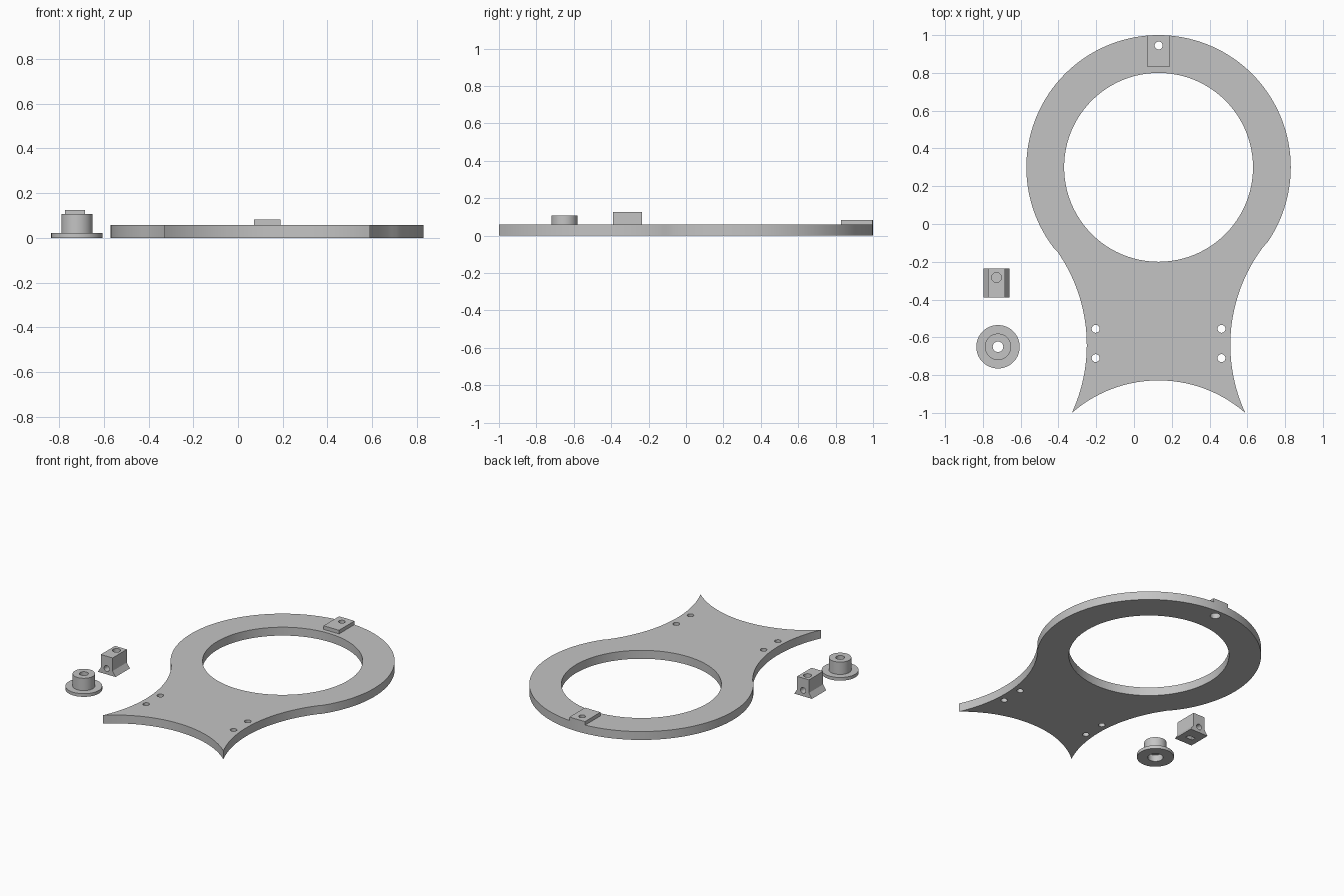
import bpy, bmesh, math
from mathutils import Matrix

if "Cube" in bpy.data.objects:
    bpy.data.objects.remove(bpy.data.objects["Cube"])

grey = bpy.data.materials.new("plain grey")
grey.diffuse_color = (0.55, 0.55, 0.55, 1)
grey.use_nodes = True
grey.node_tree.nodes["Principled BSDF"].inputs["Base Color"].default_value = grey.diffuse_color


def arc(cx, cy, r, a0, a1, n):
    """Points on an arc, angles in radians, both ends included."""
    return [(cx + r * math.cos(a0 + (a1 - a0) * i / n),
             cy + r * math.sin(a0 + (a1 - a0) * i / n)) for i in range(n + 1)]


def circle(cx, cy, r, n=32):
    return arc(cx, cy, r, 0, math.tau, n)[:-1]


def rect(x0, x1, y0, y1):
    return [(x0, y0), (x1, y0), (x1, y1), (x0, y1)]


def prism(name, pts, z0, z1, matrix=None):
    """Extrude an outline from z0 to z1, optionally turned by a matrix."""
    bm = bmesh.new()
    face = bm.faces.new([bm.verts.new((x, y, z0)) for x, y in pts])
    top = bmesh.ops.extrude_face_region(bm, geom=[face])["geom"]
    bmesh.ops.translate(bm, vec=(0, 0, z1 - z0),
                        verts=[v for v in top if isinstance(v, bmesh.types.BMVert)])
    if matrix:
        bm.transform(matrix)
    bmesh.ops.recalc_face_normals(bm, faces=bm.faces)
    me = bpy.data.meshes.new(name)
    bm.to_mesh(me)
    bm.free()
    me.materials.append(grey)
    ob = bpy.data.objects.new(name, me)
    bpy.context.collection.objects.link(ob)
    return ob


def select(ob):
    bpy.ops.object.select_all(action='DESELECT')
    ob.select_set(True)
    bpy.context.view_layer.objects.active = ob


def combine(ob, others, operation='DIFFERENCE'):
    """Apply each helper to the part, then remove the helper."""
    select(ob)
    for other in others:
        mod = ob.modifiers.new("cut", 'BOOLEAN')
        mod.operation, mod.solver, mod.object = operation, 'EXACT', other
        bpy.ops.object.modifier_apply(modifier=mod.name)
        bpy.data.objects.remove(other)


def finish(ob):
    select(ob)
    bpy.ops.object.shade_smooth_by_angle(angle=math.radians(30))


# Plate outline: ring arc, concave side arcs and concave foot arc
CX, RY, T = 0.13, 0.30, 0.058
R, SR, SX, SY = 0.70, 0.86, 1.24, -0.64
tangent = math.atan2(RY - SY, SX)
tip = math.asin((SY + 1.0) / SR)
tip_x = SX - SR * math.cos(tip)
foot_r = (tip_x ** 2 + 0.172 ** 2) / (2 * 0.172)
foot = math.asin(tip_x / foot_r)
outline = arc(CX, RY, R, -tangent, math.pi + tangent, 96)
outline += arc(CX - SX, SY, SR, tangent, -tip, 28)
outline += arc(CX, -0.828 - foot_r, foot_r, math.pi / 2 + foot, math.pi / 2 - foot, 28)[1:-1]
outline += arc(CX + SX, SY, SR, math.pi + tip, math.pi - tangent, 28)
outline = [p for i, p in enumerate(outline) if math.dist(p, outline[i - 1]) > 0.008]
plate = prism("ring_plate", outline, 0, T)

# Ring opening, four bolt holes and the wider hole under the tab
holes = [prism("cutter", circle(CX, RY, 0.5, 96), -1, 1),
         prism("cutter", circle(CX, 0.945, 0.032), -1, 1)]
for sx in (-1, 1):
    for y in (-0.555, -0.71):
        holes.append(prism("cutter", circle(CX + sx * 0.333, y, 0.021), -1, 1))
combine(plate, holes)
finish(plate)

# Raised tab on the ring, its back following the rim
half = math.asin(0.059 / R)
tab_pts = [(CX - 0.059, 0.83), (CX + 0.059, 0.83)]
tab_pts += arc(CX, RY, R, math.pi / 2 - half, math.pi / 2 + half, 8)
tab = prism("ring_tab", tab_pts, T, 0.083)
combine(tab, [prism("cutter", circle(CX, 0.945, 0.021), -1, 1)])
finish(tab)

# Clip block: flared profile extruded along y
KX = -0.728
upright = Matrix.Rotation(math.pi / 2, 4, 'X')
profile = [(KX + s * x, z) for s, x, z in
           ((-1, 0.068, 0), (1, 0.068, 0), (1, 0.045, 0.035),
            (1, 0.045, 0.125), (-1, 0.045, 0.125), (-1, 0.045, 0.035))]
clip = prism("clip_block", profile, 0.235, 0.39, upright)
combine(clip, [prism("cutter", circle(KX, -0.283, 0.026), 0.075, 1),
               prism("cutter", circle(KX, 0.04, 0.020), 0, 1, upright),
               prism("cutter", rect(KX - 0.026, KX + 0.026, -0.335, -0.305), -1, 0.065)])
finish(clip)

# Flanged bush with a through bore and a recess beneath
BX, BY = -0.72, -0.65
bush = prism("flanged_bush", circle(BX, BY, 0.115, 64), 0, 0.022)
combine(bush, [prism("hub", circle(BX, BY, 0.07, 64), 0.01, 0.107)], 'UNION')
combine(bush, [prism("cutter", circle(BX, BY, 0.028), -1, 1),
               prism("cutter", circle(BX, BY, 0.048), -1, 0.045)])
finish(bush)
